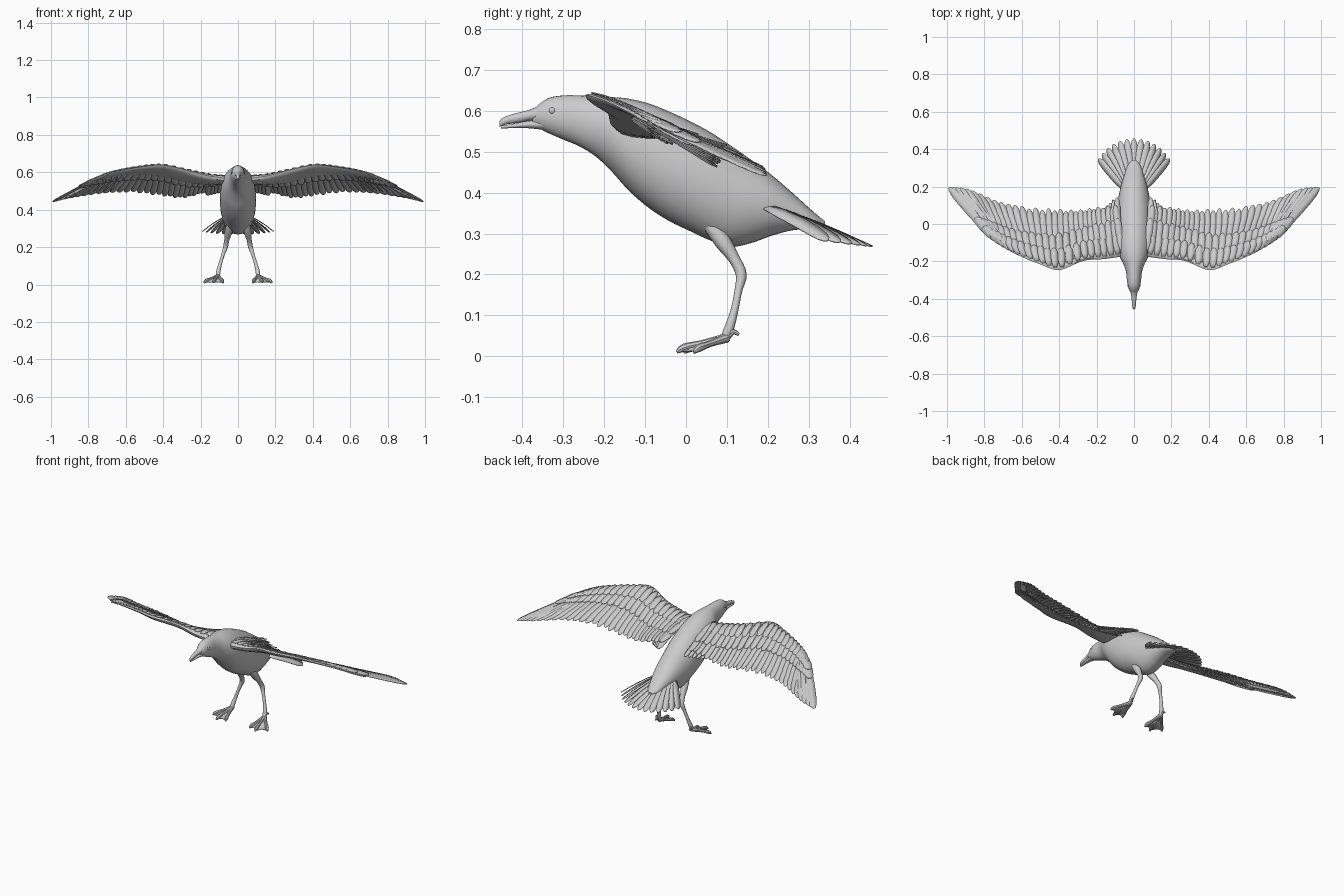
import bpy, bmesh, math
from mathutils import Vector as V

if "Cube" in bpy.data.objects:
    bpy.data.objects.remove(bpy.data.objects["Cube"])

plumage = bpy.data.materials.new("plumage_grey")
plumage.diffuse_color = (0.6, 0.6, 0.6, 1)
plumage.use_nodes = True
plumage.node_tree.nodes["Principled BSDF"].inputs["Base Color"].default_value = plumage.diffuse_color


def sample(pts, t):
    """Smooth interpolation through a list of tuples, t in 0..1."""
    n = len(pts) - 1
    i = min(int(t * n), n - 1)
    u = t * n - i
    p = [V(pts[max(0, min(n, i + k))]) for k in (-1, 0, 1, 2)]
    return 0.5 * (2 * p[1] + (p[2] - p[0]) * u
                  + (2 * p[0] - 5 * p[1] + 4 * p[2] - p[3]) * u * u
                  + (3 * p[1] - p[0] - 3 * p[2] + p[3]) * u ** 3)


def make(name, bm, mirror=False, solid=0, angle=40):
    if not solid:
        bmesh.ops.recalc_face_normals(bm, faces=bm.faces[:])
    me = bpy.data.meshes.new(name)
    bm.to_mesh(me)
    bm.free()
    me.materials.append(plumage)
    ob = bpy.data.objects.new(name, me)
    bpy.context.collection.objects.link(ob)
    bpy.ops.object.select_all(action='DESELECT')
    ob.select_set(True)
    bpy.context.view_layer.objects.active = ob
    bpy.ops.object.shade_smooth_by_angle(angle=math.radians(angle))
    if solid:
        m = ob.modifiers.new("thickness", 'SOLIDIFY')
        m.thickness, m.offset = solid, 0
    if mirror:
        m = ob.modifiers.new("mirror", 'MIRROR')
        m.use_mirror_merge = False
    return ob


def loft(bm, rings):
    """Skin closed rings of points and cap both ends."""
    rs = [[bm.verts.new(p) for p in r] for r in rings]
    n = len(rs[0])
    for a, b in zip(rs, rs[1:]):
        for j in range(n):
            bm.faces.new((a[j], a[(j + 1) % n], b[(j + 1) % n], b[j]))
    bm.faces.new(rs[0])
    bm.faces.new(rs[-1][::-1])


def hull(name, sections, steps, sides=28):
    """Elliptical loft along y from (y, top, bottom, half width)."""
    bm, rings = bmesh.new(), []
    for k in range(steps + 1):
        y, top, bot, w = sample(sections, k / steps)
        rings.append([V((w * math.cos(a), y, (top + bot) / 2 + (top - bot) / 2 * math.sin(a)))
                      for a in (2 * math.pi * j / sides for j in range(sides))])
    loft(bm, rings)
    return make(name, bm)


def tube(bm, pts, steps=12, sides=10):
    """Round limb through (x, y, z, radius)."""
    rings = []
    for k in range(steps + 1):
        t = k / steps
        c = sample(pts, t)
        d = (sample(pts, min(1, t + .02)) - sample(pts, max(0, t - .02))).xyz.normalized()
        s = d.cross(V((1, 0, 0))).normalized()
        q = d.cross(s)
        rings.append([c.xyz + c.w * (s * math.cos(a) + q * math.sin(a))
                      for a in (2 * math.pi * j / sides for j in range(sides))])
    loft(bm, rings)


def feather(bm, root, tip, side, width, bow=.008, tilt=.2):
    """Rounded blade with a raised midrib; tilt lifts its side edge."""
    d = tip - root
    side = (side - d * side.dot(d) / d.length_squared).normalized()
    up = side.cross(d).normalized()
    if up.z < 0:
        up = -up
    side = (side + up * tilt).normalized()
    rows = []
    for u, w in ((0, .5), (.25, .9), (.55, 1), (.78, .97), (.9, .82), (.97, .52), (1, .15)):
        c = root + d * u + up * bow * math.sin(math.pi * u)
        h = side * width * w / 2
        rows.append([bm.verts.new(p) for p in (c - h, c + up * .0015, c + h)])
    for a, b in zip(rows, rows[1:]):
        for j in (0, 1):
            bm.faces.new((a[j], a[j + 1], b[j + 1], b[j]))


# Head, body and rump
hull("body", [(-.375, .6, .565, .012), (-.36, .616, .558, .022), (-.335, .632, .545, .032),
              (-.30, .638, .53, .038), (-.26, .638, .513, .042), (-.22, .636, .488, .054),
              (-.18, .634, .45, .074), (-.14, .63, .405, .087), (-.09, .618, .362, .094),
              (-.04, .598, .33, .097), (.01, .575, .306, .097), (.06, .548, .283, .094),
              (.11, .515, .268, .088), (.16, .48, .277, .08), (.21, .443, .295, .068),
              (.26, .4, .308, .052), (.31, .355, .312, .036), (.34, .33, .318, .012)], 68)

# Beak in two halves with a thin slit between
hull("upper_beak", [(-.35, .618, .575, .022), (-.38, .604, .576, .016), (-.41, .596, .571, .012),
                    (-.435, .589, .568, .01), (-.45, .582, .564, .007), (-.456, .575, .561, .003)], 14, 16)
hull("lower_beak", [(-.35, .58, .554, .02), (-.39, .575, .558, .013),
                    (-.425, .568, .558, .009), (-.453, .564, .557, .004)], 10, 16)

# Eyes
bm = bmesh.new()
bmesh.ops.create_uvsphere(bm, u_segments=14, v_segments=8, radius=.009)
bmesh.ops.translate(bm, verts=bm.verts[:], vec=(.027, -.327, .6))
make("eyes", bm, mirror=True)

# Wing layout: matching stations along the leading and trailing edges
LEAD = [(.06, -.17, .575), (.16, -.185, .588), (.27, -.195, .615), (.4, -.245, .642),
        (.5, -.215, .634), (.6, -.175, .617), (.68, -.135, .597), (.745, -.085, .572)]
TRAIL = [(.10, .10, .515), (.2, .09, .486), (.3, .075, .462), (.42, .08, .475),
         (.57, .09, .492), (.73, .12, .488), (.89, .185, .464), (.988, .195, .442)]


def wing_point(t, f):
    return sample(LEAD, t).lerp(sample(TRAIL, t), f)


# Wing arm: flattened tapered section behind the leading edge
bm, rings = bmesh.new(), []
for k in range(37):
    t = k / 36
    a, b = wing_point(t, 0), wing_point(t, .5 - .3 * t)
    thick = .022 * (1 - t) ** 2 + .006
    up = V((0, .35, .94))
    ring = []
    for j in range(14):
        q = 2 * math.pi * j / 14
        u = .5 - .5 * math.cos(q)
        ring.append(a.lerp(b, u) + up * (thick * math.sin(q) * (1.15 - .8 * u) - thick * .3))
    rings.append(ring)
loft(bm, rings)
make("wing_arm", bm, mirror=True)

# Feather rows: name, count, root, inner tip, outer tip, width, lift, tilt
for name, n, f0, fa, fb, width, lift, tilt in (
        ("flight_feathers", 31, .1, 1, 1, .038, 0, .2),
        ("long_coverts", 25, .08, .74, .42, .038, .011, .16),
        ("short_coverts", 23, .04, .44, .25, .036, .016, .12),
        ("under_coverts", 24, .08, .6, .38, .038, -.012, .18)):
    bm = bmesh.new()
    for k in range(n):
        t = k / (n - 1)
        f1 = (fa + (fb - fa) * t) * (1 - .03 * (k % 2) * (t < .6))
        off = V((0, 0, lift * (1 - .4 * t)))
        side = wing_point(min(1, t + .02), .5) - wing_point(max(0, t - .02), .5)
        feather(bm, wing_point(t, f0) + off * .6, wing_point(t, f1) + off, side,
                width * (1 + .2 * t), .008 * (1 - t), tilt * (1 - t) - .05 * t)
    make(name, bm, mirror=True, solid=.003)

# Inner feathers lying along the flank
bm = bmesh.new()
for k in range(5):
    x = .085 + .018 * k
    feather(bm, V((x, -.1, .57 - .004 * k)), V((x + .005, .14 - .014 * k, .492 - .004 * k)),
            V((1, 0, 0)), .034)
make("inner_wing_feathers", bm, mirror=True, solid=.003)

# Tail fan, arched with the outer edges lower
bm = bmesh.new()
for k in range(13):
    a = math.radians(52) * (k / 6 - 1)
    s, c = math.sin(a), math.cos(a)
    r = .23 + .026 * c * c
    flip = 1 if s >= 0 else -1
    feather(bm, V((.075 * s, .19, .368)), V((r * s, .2 + r * c, .308 - .04 * c)),
            V((c, -s, 0)) * flip, .04, .006, -.5 * abs(s))
make("tail_feathers", bm, solid=.003)

# Legs
bm = bmesh.new()
tube(bm, [(.045, .06, .32, .018), (.052, .09, .28, .02), (.06, .118, .238, .014),
          (.067, .135, .2, .0135), (.08, .128, .16, .0095), (.095, .118, .11, .0095),
          (.105, .106, .07, .012), (.107, .095, .043, .011)], 28)
make("legs", bm, mirror=True)

# Webbed feet: three front toes, a hind toe and the web
ankle = V((.107, .1, .045))
tips = [V((.08, -.005, .009)), V((.13, -.022, .01)), V((.182, .02, .009))]
bm = bmesh.new()
for p in tips:
    m = ankle.lerp(p, .5) + V((0, 0, .004))
    e = ankle.lerp(p, .86) + V((0, 0, .006))
    tube(bm, [(*ankle, .012), (*m, .008), (*e, .01), (*p, .004)], 9, 8)
tube(bm, [(*ankle, .008), (.11, .115, .06, .007), (.113, .129, .053, .004)], 6, 8)
make("toes", bm, mirror=True)

bm = bmesh.new()
hub = bm.verts.new(ankle)
for p, q in zip(tips, tips[1:]):
    mid = ankle.lerp((p + q) / 2, .86)
    bm.faces.new([hub] + [bm.verts.new(c) for c in (ankle.lerp(p, .95), mid, ankle.lerp(q, .95))])
make("foot_web", bm, mirror=True, solid=.005)
